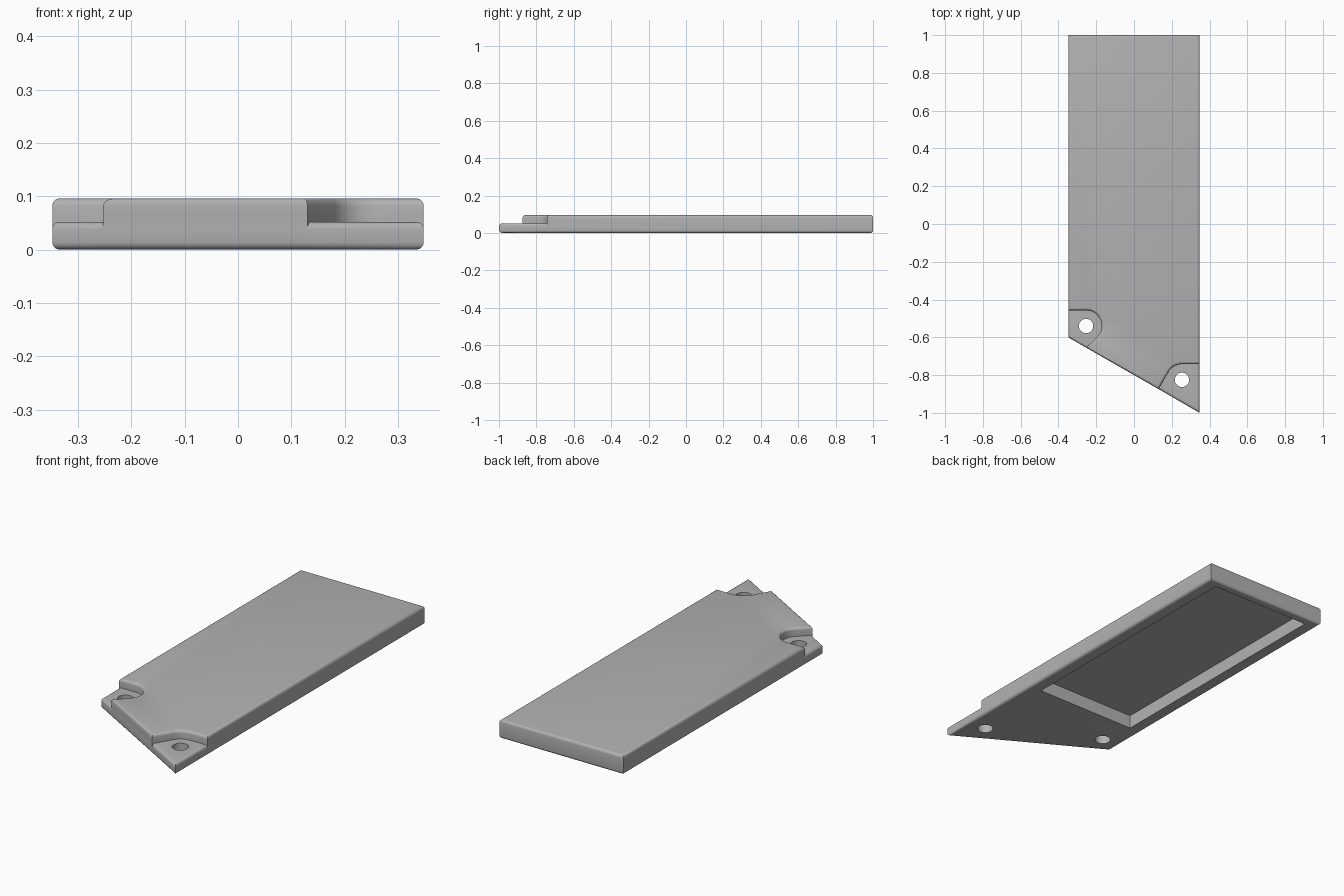
import bpy, bmesh
from math import radians, cos, sin

if "Cube" in bpy.data.objects:
    bpy.data.objects.remove(bpy.data.objects["Cube"])

W, TAB, TOP, ROUND = 0.348, 0.052, 0.096, 0.014
HOLE_L, HOLE_R = (-0.254, -0.54), (0.254, -0.825)
NOTCH_R, HOLE_RAD = 0.083, 0.038

grey = bpy.data.materials.new("plain grey")
grey.use_nodes = True
GREY = (0.45, 0.45, 0.45, 1)
grey.diffuse_color = GREY
grey.node_tree.nodes["Principled BSDF"].inputs["Base Color"].default_value = GREY


def arc(centre, start, end, steps=12):
    angles = [radians(start + (end - start) * i / steps) for i in range(steps + 1)]
    return [(centre[0] + NOTCH_R * cos(a), centre[1] + NOTCH_R * sin(a)) for a in angles]


# Outline corners, counter-clockwise from the short front corner
short, tip = (-W, -0.6), (W, -1)
back_l, back_r = (-W, 1), (W, 1)
cut_l, cut_r = (-0.253, -0.655), (0.13, -0.874)
arc_l = arc(HOLE_L, 90, -46, 20)
arc_r = arc(HOLE_R, 150, 90)
side_l, side_r = (-W, arc_l[0][1]), (W, arc_r[-1][1])
notch_l = [side_l] + arc_l + [cut_l]
notch_r = [cut_r] + arc_r + [side_r]

bm = bmesh.new()
cache = {}


def vert(p, z):
    key = (round(p[0], 5), round(p[1], 5), z)
    if key not in cache:
        cache[key] = bm.verts.new(key)
    return cache[key]


def cap(points, z):
    return bm.faces.new([vert(p, z) for p in points])


def wall(a, b, z0, z1, mid_a=False, mid_b=False):
    ring = [vert(a, z0), vert(b, z0)]
    ring += [vert(b, TAB)] if mid_b else []
    ring += [vert(b, z1), vert(a, z1)]
    ring += [vert(a, TAB)] if mid_a else []
    bm.faces.new(ring)


# Underside, main top and the two lowered tabs
cap([short, cut_l, cut_r, tip, side_r, back_r, back_l, side_l], 0)
cap(notch_r + [back_r, back_l] + notch_l, TOP)
cap([short] + notch_l[::-1], TAB)
cap([tip] + notch_r[::-1], TAB)

# Outer walls, then the notch walls
for a, b in [(side_l, short), (short, cut_l), (cut_r, tip), (tip, side_r)]:
    wall(a, b, 0, TAB)
wall(cut_l, cut_r, 0, TOP, True, True)
wall(side_r, back_r, 0, TOP, mid_a=True)
wall(back_r, back_l, 0, TOP)
wall(back_l, side_l, 0, TOP, mid_b=True)
for path in (notch_l, notch_r):
    for a, b in zip(path, path[1:]):
        wall(a, b, TAB, TOP)
bmesh.ops.recalc_face_normals(bm, faces=bm.faces)

# Round every level outer edge; the notch floor corner stays sharp
level = [e for e in bm.edges
         if abs(e.verts[0].co.z - e.verts[1].co.z) < 1e-5 and e.is_convex]
bmesh.ops.bevel(bm, geom=level, offset=ROUND, segments=4, profile=0.5,
                affect="EDGES", clamp_overlap=True)
bmesh.ops.recalc_face_normals(bm, faces=bm.faces)
mesh = bpy.data.meshes.new("cover_plate")
bm.to_mesh(mesh)
bm.free()
mesh.materials.append(grey)
plate = bpy.data.objects.new("cover_plate", mesh)
bpy.context.collection.objects.link(plate)
bpy.context.view_layer.objects.active = plate


def cut(cutter):
    cutter.hide_render = True
    cutter.data.materials.append(grey)
    bpy.context.view_layer.objects.active = plate
    mod = plate.modifiers.new("cut", "BOOLEAN")
    mod.operation, mod.solver, mod.object = "DIFFERENCE", "EXACT", cutter
    bpy.ops.object.modifier_apply(modifier=mod.name)
    bpy.data.objects.remove(cutter)


# Screw holes through the tabs
for x, y in (HOLE_L, HOLE_R):
    bpy.ops.mesh.primitive_cylinder_add(vertices=32, radius=HOLE_RAD, depth=0.4,
                                        location=(x, y, 0))
    cut(bpy.context.object)

# Recessed pocket in the underside
bpy.ops.mesh.primitive_cube_add(size=1, location=(0, 0.295, 0))
pocket = bpy.context.object
pocket.scale = (0.566, 1.324, 0.138)
bpy.context.view_layer.update()
cut(pocket)

bpy.ops.object.select_all(action="DESELECT")
plate.select_set(True)
bpy.context.view_layer.objects.active = plate
bpy.ops.object.shade_smooth_by_angle(angle=radians(30))
